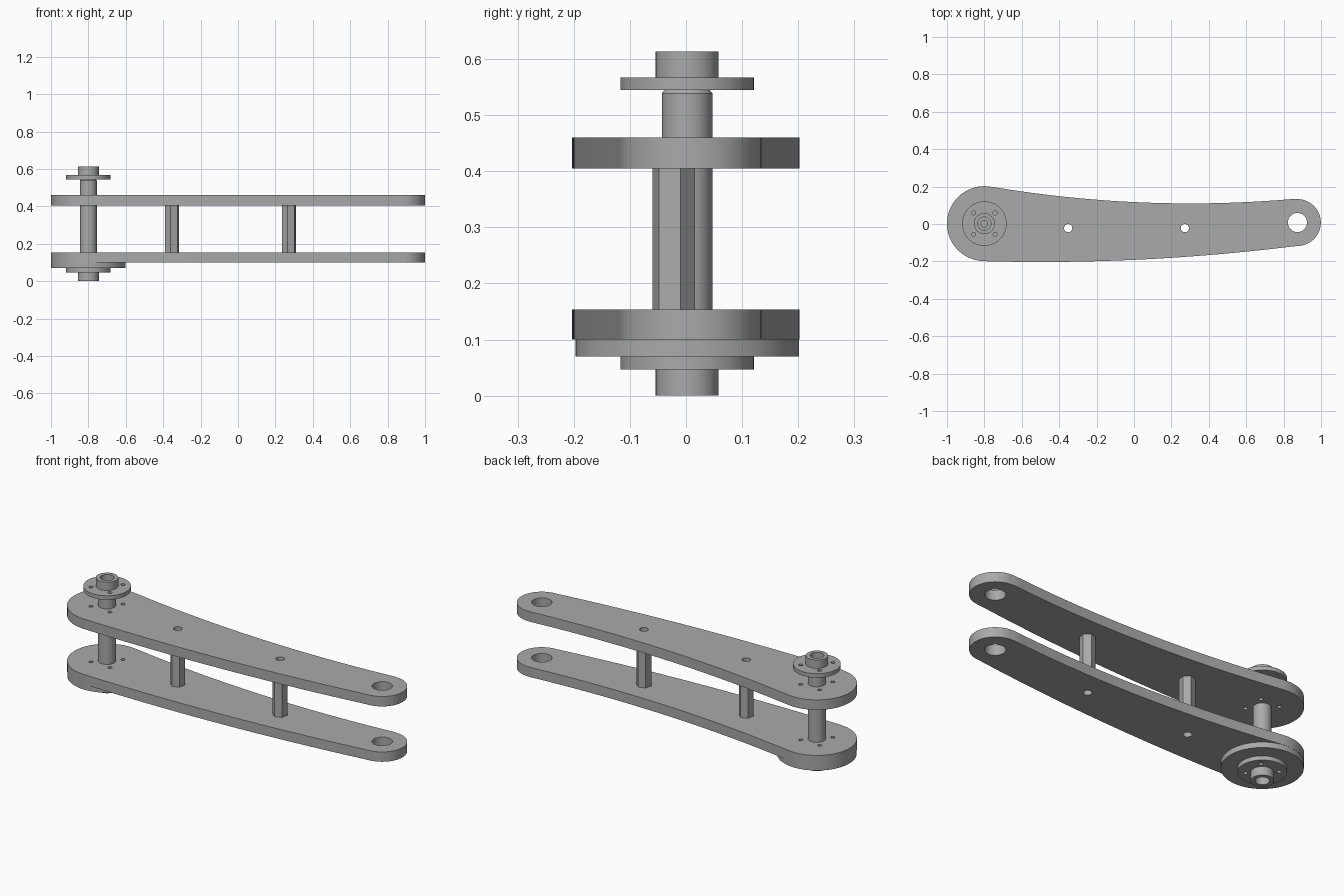
import bpy, bmesh
from math import sin, cos, pi, radians, atan2

cube = bpy.data.objects.get("Cube")
if cube:
    bpy.data.objects.remove(cube, do_unlink=True)

grey = bpy.data.materials.new("machined grey")
grey.use_nodes = True
colour = (0.4, 0.4, 0.4, 1)
grey.diffuse_color = colour
grey.node_tree.nodes["Principled BSDF"].inputs["Base Color"].default_value = colour

PIVOT = (-0.8, 0.002)
TIP = (0.874, 0.008)
SPACERS = [(-0.352, -0.022), (0.272, -0.022)]


def arc(centre, radius, start=0, end=360, steps=48):
    """Points along an arc, end point left out."""
    angles = [radians(start + (end - start) * i / steps) for i in range(steps)]
    return [(centre[0] + radius * cos(a), centre[1] + radius * sin(a)) for a in angles]


def finish(name, bm):
    bmesh.ops.recalc_face_normals(bm, faces=bm.faces)
    mesh = bpy.data.meshes.new(name)
    bm.to_mesh(mesh)
    bm.free()
    mesh.materials.append(grey)
    obj = bpy.data.objects.new(name, mesh)
    bpy.context.collection.objects.link(obj)
    bpy.ops.object.select_all(action="DESELECT")
    obj.select_set(True)
    bpy.context.view_layer.objects.active = obj
    bpy.ops.object.shade_smooth_by_angle(angle=radians(30))
    return obj


def slab(name, outline, holes, bottom, top):
    """Flat outline with holes, extruded upwards."""
    bm = bmesh.new()
    edges = []
    for loop in [outline] + holes:
        verts = [bm.verts.new((x, y, bottom)) for x, y in loop]
        edges += [bm.edges.new((v, verts[i - 1])) for i, v in enumerate(verts)]
    bmesh.ops.triangle_fill(bm, edges=edges, use_beauty=True, normal=(0, 0, 1))
    grown = bmesh.ops.extrude_face_region(bm, geom=bm.faces[:], use_keep_orig=True)
    moved = [g for g in grown["geom"] if isinstance(g, bmesh.types.BMVert)]
    bmesh.ops.translate(bm, verts=moved, vec=(0, 0, top - bottom))
    return finish(name, bm)


def lathe(name, profile, centre, steps=48):
    """Closed turned part from (radius, height) points."""
    bm = bmesh.new()
    verts = [bm.verts.new((centre[0] + r, centre[1], z)) for r, z in profile]
    edges = [bm.edges.new(pair) for pair in zip(verts, verts[1:])]
    bmesh.ops.spin(bm, geom=verts + edges, cent=(*centre, 0), axis=(0, 0, 1),
                   angle=2 * pi, steps=steps, use_duplicate=False)
    bmesh.ops.remove_doubles(bm, verts=bm.verts, dist=0.0001)
    return finish(name, bm)


# Arm outline: two round ends joined by shallow curved edges
def back_edge(x):
    return 0.11 + 0.079 * (x - 0.3) ** 2


def front_edge(x):
    return -0.203 + 0.0456 * (x + 0.5) ** 2


steps = 32
back = [0.864 - 1.63 * i / steps for i in range(steps)]
front = [-0.806 + 1.696 * i / steps for i in range(steps)]
outline = [(x, back_edge(x)) for x in back]
outline += arc(PIVOT, 0.2, 80.4, 268.4)
outline += [(x, front_edge(x)) for x in front]
outline += arc(TIP, 0.125, -82.8, 94.8)

bolt_holes = []
for k in range(4):
    a = radians(45 + 90 * k)
    spot = (PIVOT[0] + 0.081 * cos(a), PIVOT[1] + 0.081 * sin(a))
    bolt_holes.append(arc(spot, 0.011, steps=20))
arm_holes = [arc(TIP, 0.051)] + [arc(s, 0.022, steps=32) for s in SPACERS] + bolt_holes

slab("lower_arm_plate", outline, arm_holes, 0.1, 0.154)
slab("upper_arm_plate", outline, arm_holes, 0.405, 0.46)

# Round pad under the lower arm
slab("pivot_pad", arc(PIVOT, 0.199, steps=64), [], 0.07, 0.1)

# Hubs: drilled flange with a hollow boss
bore = arc(PIVOT, 0.035)
for side, flange, boss in (("lower", (0.047, 0.07), (0, 0.047)),
                           ("upper", (0.545, 0.567), (0.567, 0.613))):
    slab(side + "_hub_flange", arc(PIVOT, 0.119, steps=64), [bore] + bolt_holes, *flange)
    slab(side + "_hub_boss", arc(PIVOT, 0.056), [bore], *boss)

# Pivot shaft with chamfered ends and blind centre holes
lathe("pivot_shaft", [(0, 0.12), (0.018, 0.12), (0.018, 0.069), (0.035, 0.069),
                      (0.045, 0.075), (0.045, 0.539), (0.039, 0.546),
                      (0.018, 0.546), (0.018, 0.49), (0, 0.49)], PIVOT)

# Hexagonal spacers between the arms
for side, spot in zip(("right", "left"), SPACERS):
    slab(side + "_spacer", arc(spot, 0.039, 18, 378, 6), [arc(spot, 0.022, steps=32)], 0.154, 0.405)
